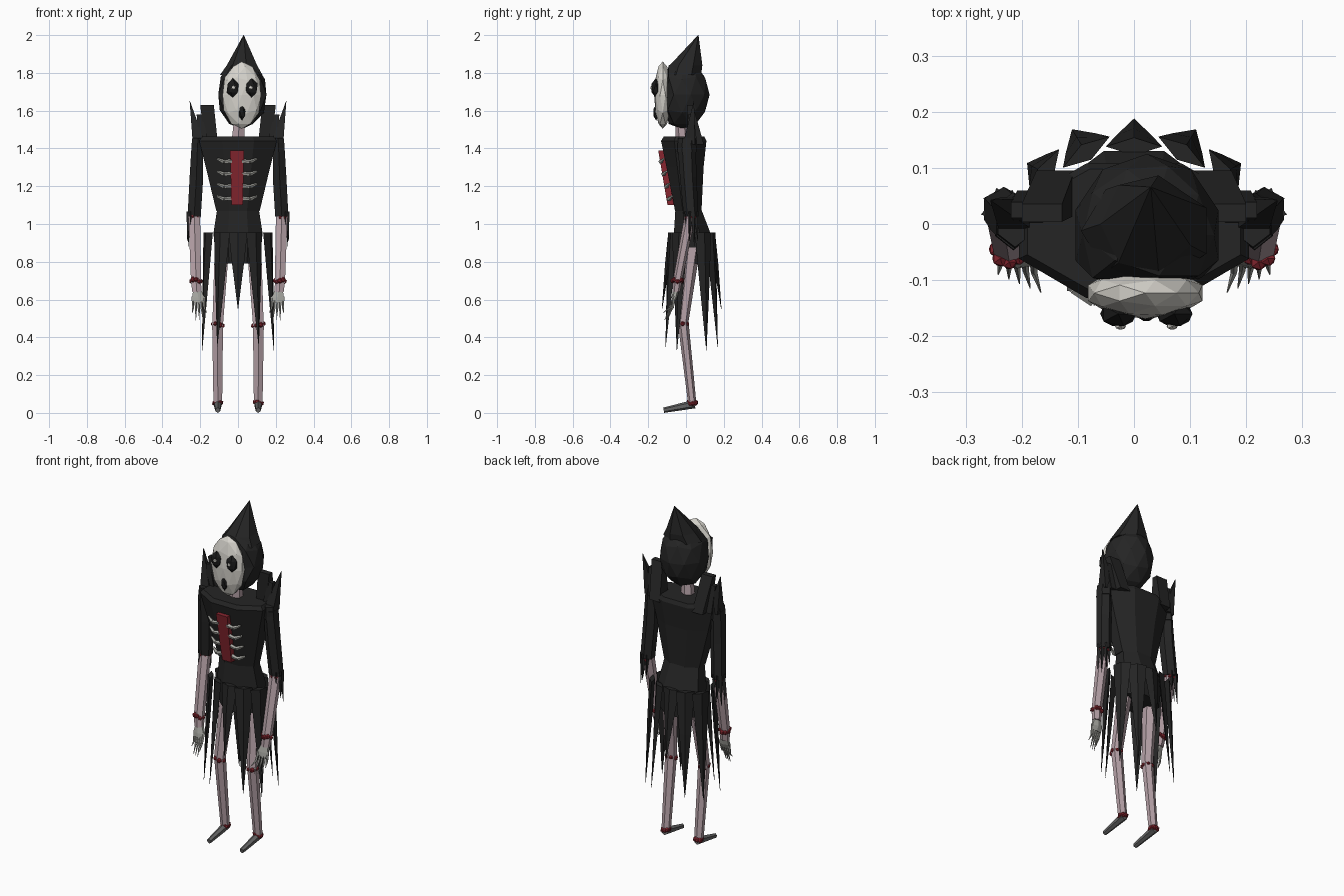
import bpy, bmesh, math, random
from mathutils import Matrix, Vector

random.seed(3)
if "Cube" in bpy.data.objects:
    bpy.data.objects.remove(bpy.data.objects["Cube"])


def material(name, rgb):
    m = bpy.data.materials.new(name)
    m.use_nodes = True
    m.diffuse_color = (*rgb, 1)
    m.node_tree.nodes["Principled BSDF"].inputs["Base Color"].default_value = (*rgb, 1)
    return m


CLOTH = material("black cloth", (0.018, 0.018, 0.018))
SKIN = material("pale skin", (0.47, 0.36, 0.39))
BONE = material("mask bone", (0.68, 0.66, 0.61))
RED = material("raw red", (0.25, 0.02, 0.03))
CLAW = material("grey claw", (0.38, 0.38, 0.35))
FOOT = material("dark grey foot", (0.13, 0.13, 0.13))
SOCKET = material("socket black", (0.01, 0.01, 0.01))


def finish(name, bm, mat):
    bmesh.ops.recalc_face_normals(bm, faces=bm.faces)
    me = bpy.data.meshes.new(name)
    bm.to_mesh(me)
    bm.free()
    me.materials.append(mat)
    ob = bpy.data.objects.new(name, me)
    bpy.context.scene.collection.objects.link(ob)
    return ob


def loft(name, rings, n, mat, yaw=None):
    """Skin of horizontal rings (x, y, z, half width, half depth)."""
    bm = bmesh.new()
    flat = yaw is None
    turn = Matrix.Rotation(0 if flat else yaw, 3, 'Z')
    grow = 1 / math.cos(math.pi / n) if flat else 1
    loops = []
    for x, y, z, rx, ry in rings:
        loop = []
        for i in range(n):
            a = 2 * math.pi * (i + (0.5 if flat else 0)) / n
            p = turn @ Vector((rx * grow * math.cos(a), ry * grow * math.sin(a), 0))
            loop.append(bm.verts.new(p + Vector((x, y, z))))
        loops.append(loop)
    for a, b in zip(loops, loops[1:]):
        for i in range(n):
            j = (i + 1) % n
            bm.faces.new((a[i], a[j], b[j], b[i]))
    bm.faces.new(loops[0])
    bm.faces.new(loops[-1])
    return finish(name, bm, mat)


def add_rod(bm, p, q, r1, r2, n=5):
    p, q = Vector(p), Vector(q)
    d = q - p
    mat = Matrix.Translation((p + q) / 2) @ d.to_track_quat('Z', 'Y').to_matrix().to_4x4()
    bmesh.ops.create_cone(bm, cap_ends=True, segments=n, radius1=r1, radius2=r2,
                          depth=d.length, matrix=mat)


def add_blob(bm, c, size, detail=1):
    mat = Matrix.Translation(c) @ Matrix.Diagonal((*size, 1))
    bmesh.ops.create_icosphere(bm, subdivisions=detail, radius=1, matrix=mat)


def blob(name, c, size, mat, detail=1):
    bm = bmesh.new()
    add_blob(bm, c, size, detail)
    return finish(name, bm, mat)


def gore_ring(name, c, r, bead, count=7):
    bm = bmesh.new()
    for i in range(count):
        a = 2 * math.pi * i / count
        s = bead * random.uniform(0.8, 1.2)
        add_blob(bm, (c[0] + r * math.cos(a), c[1] + r * math.sin(a),
                      c[2] + random.uniform(-0.006, 0.006)), (s, s, s))
    finish(name, bm, RED)


# Hood, flat around the face, with a leaning point
bm = bmesh.new()
add_blob(bm, (0.023, -0.02, 1.685), (0.134, 0.145, 0.182), 2)
for v in bm.verts:
    v.co.y = max(v.co.y, -0.1)
finish("hood", bm, CLOTH)
loft("hood_point", [(0.023, -0.012, 1.79, 0.106, 0.085), (0.025, 0.0, 1.84, 0.076, 0.08),
                    (0.03, 0.065, 2.0, 0.001, 0.001)], 7, CLOTH)

# Mask, eyes and open mouth
blob("mask", (0.02, -0.123, 1.682), (0.107, 0.046, 0.178), BONE, 2)
for side, s in (("left", 1), ("right", -1)):
    blob(side + "_eye_socket", (0.022 + s * 0.05, -0.16, 1.72), (0.036, 0.026, 0.052), SOCKET)
    blob(side + "_pupil", (0.022 + s * 0.046, -0.182, 1.722), (0.011, 0.007, 0.011), BONE)
blob("mouth", (0.022, -0.158, 1.59), (0.02, 0.017, 0.042), SOCKET)

# Neck, chest and hips
loft("neck", [(0, -0.02, 1.43, 0.035, 0.03), (0.008, -0.025, 1.56, 0.028, 0.026)], 6, SKIN)
loft("chest", [(0, 0.012, 1.07, 0.115, 0.07), (0, -0.005, 1.3, 0.17, 0.098),
               (0, -0.012, 1.44, 0.205, 0.12), (0, -0.01, 1.462, 0.19, 0.108)], 8, CLOTH)
loft("hips", [(0, 0.035, 0.79, 0.115, 0.095), (0, 0.033, 0.95, 0.13, 0.097),
              (0, 0.012, 1.08, 0.11, 0.068)], 8, CLOTH)

# Open breast strip with small rib ends
loft("breast_strip", [(-0.005, -0.078, 1.1, 0.03, 0.02),
                      (-0.005, -0.127, 1.39, 0.037, 0.02)], 4, RED)
for k in range(4):
    z = 1.135 + k * 0.066
    y = -0.079 - (z - 1.1) * 0.217
    for side, s in (("left", 1), ("right", -1)):
        bm = bmesh.new()
        mid = (-0.005 + s * 0.068, y - 0.006, z - 0.004)
        add_rod(bm, (-0.005 + s * 0.028, y, z), mid, 0.013, 0.01)
        add_rod(bm, mid, (-0.005 + s * 0.105, y + 0.012, z + 0.012), 0.012, 0.006)
        finish(f"{side}_rib_{k + 1}", bm, CLAW)

# Tattered skirt: flat strips flaring outward, five in front and five behind
STRIPS = [((0, 0.138), (0, 0.187), 0.55), ((0.085, 0.128), (0.11, 0.168), 0.35),
          ((0.158, 0.09), (0.19, 0.108), 0.33)]
for k, ((x, y), (tx, ty), tip) in enumerate(STRIPS):
    for s in ((1, -1) if x else (1,)):
        for place, d in (("back", 1), ("front", -1)):
            top = Vector((s * x, 0.03 + d * (y - 0.03), 0.955))
            end = Vector((s * tx, 0.03 + d * (ty - 0.03), tip))
            loft(f"{place}_skirt_strip_{k}_{'left' if s > 0 else 'right'}",
                 [(*top, 0.016, 0.05), (*top.lerp(end, 0.4), 0.013, 0.032),
                  (*end, 0.001, 0.001)], 4, CLOTH, math.atan2(d * y, s * x))

for side, s in (("left", 1), ("right", -1)):
    # Collar slabs and shoulder spikes
    loft(side + "_collar_slab", [(s * 0.14, 0.055, 1.42, 0.034, 0.04),
                                 (s * 0.164, 0.02, 1.63, 0.036, 0.016)], 4, CLOTH)
    loft(side + "_outer_slab", [(s * 0.18, 0.03, 1.42, 0.028, 0.03),
                                (s * 0.205, 0.025, 1.58, 0.014, 0.014)], 4, CLOTH)
    loft(side + "_shoulder_spike", [(s * 0.205, 0.015, 1.42, 0.034, 0.032),
                                    (s * 0.255, 0.042, 1.65, 0.001, 0.001)], 4, CLOTH)
    loft(side + "_shoulder_cap", [(s * 0.215, 0.005, 1.38, 0.033, 0.045),
                                  (s * 0.212, 0.005, 1.455, 0.03, 0.04)], 6, CLOTH)

    # Sleeve with torn points at the cuff
    loft(side + "_sleeve", [(s * 0.215, 0.003, 1.43, 0.03, 0.042), (s * 0.22, 0.012, 1.25, 0.036, 0.038),
                            (s * 0.232, 0.027, 1.04, 0.035, 0.034)], 6, CLOTH)
    for k in range(5):
        a = math.radians(-60 + k * 45)
        dx, dy = math.cos(a), math.sin(a)
        loft(f"{side}_cuff_point_{k + 1}",
             [(s * (0.235 + dx * 0.025), 0.027 + dy * 0.025, 1.065, 0.014, 0.018),
              (s * (0.235 + dx * 0.034), 0.027 + dy * 0.036, 0.88 + 0.03 * abs(k - 2), 0.001, 0.001)],
             3, CLOTH, math.atan2(dy, s * dx))

    # Forearm, elbow, wrist and clawed hand
    gore_ring(side + "_elbow", (s * 0.232, 0.025, 1.035), 0.025, 0.011)
    loft(side + "_forearm", [(s * 0.232, 0.025, 1.06, 0.031, 0.026), (s * 0.222, -0.045, 0.7, 0.027, 0.021),
                             (s * 0.218, -0.052, 0.64, 0.024, 0.018)], 6, SKIN)
    gore_ring(side + "_wrist", (s * 0.222, -0.045, 0.7), 0.023, 0.014, 8)
    loft(side + "_palm", [(s * 0.216, -0.052, 0.65, 0.022, 0.014), (s * 0.21, -0.062, 0.61, 0.032, 0.013),
                          (s * 0.208, -0.07, 0.585, 0.027, 0.008)], 6, CLAW)
    bm = bmesh.new()
    for k in range(5):
        x = 0.18 + k * 0.015
        knuckle = (s * (x - 0.002), -0.086 + k * 0.004, 0.555)
        add_rod(bm, (s * x, -0.062, 0.615), knuckle, 0.007, 0.006)
        tip_z = 0.53 if k in (0, 4) else 0.49
        add_rod(bm, knuckle, (s * (x - 0.014 + k * 0.004), -0.122 + k * 0.008, tip_z), 0.006, 0.001)
    finish(side + "_fingers", bm, CLAW)

    # Leg, knee, ankle and foot
    loft(side + "_thigh", [(s * 0.085, 0.035, 0.88, 0.038, 0.036),
                           (s * 0.108, -0.018, 0.46, 0.028, 0.024)], 6, SKIN)
    gore_ring(side + "_knee", (s * 0.108, -0.018, 0.467), 0.026, 0.013, 6)
    loft(side + "_shin", [(s * 0.108, -0.015, 0.48, 0.029, 0.025),
                          (s * 0.107, 0.033, 0.05, 0.023, 0.019)], 6, SKIN)
    gore_ring(side + "_ankle", (s * 0.107, 0.036, 0.053), 0.016, 0.015)
    bm = bmesh.new()
    add_rod(bm, (s * 0.107, 0.045, 0.047), (s * 0.107, -0.118, 0.014), 0.023, 0.014, 6)
    for v in bm.verts:
        v.co.z = max(v.co.z, 0)
    finish(side + "_foot", bm, FOOT)
